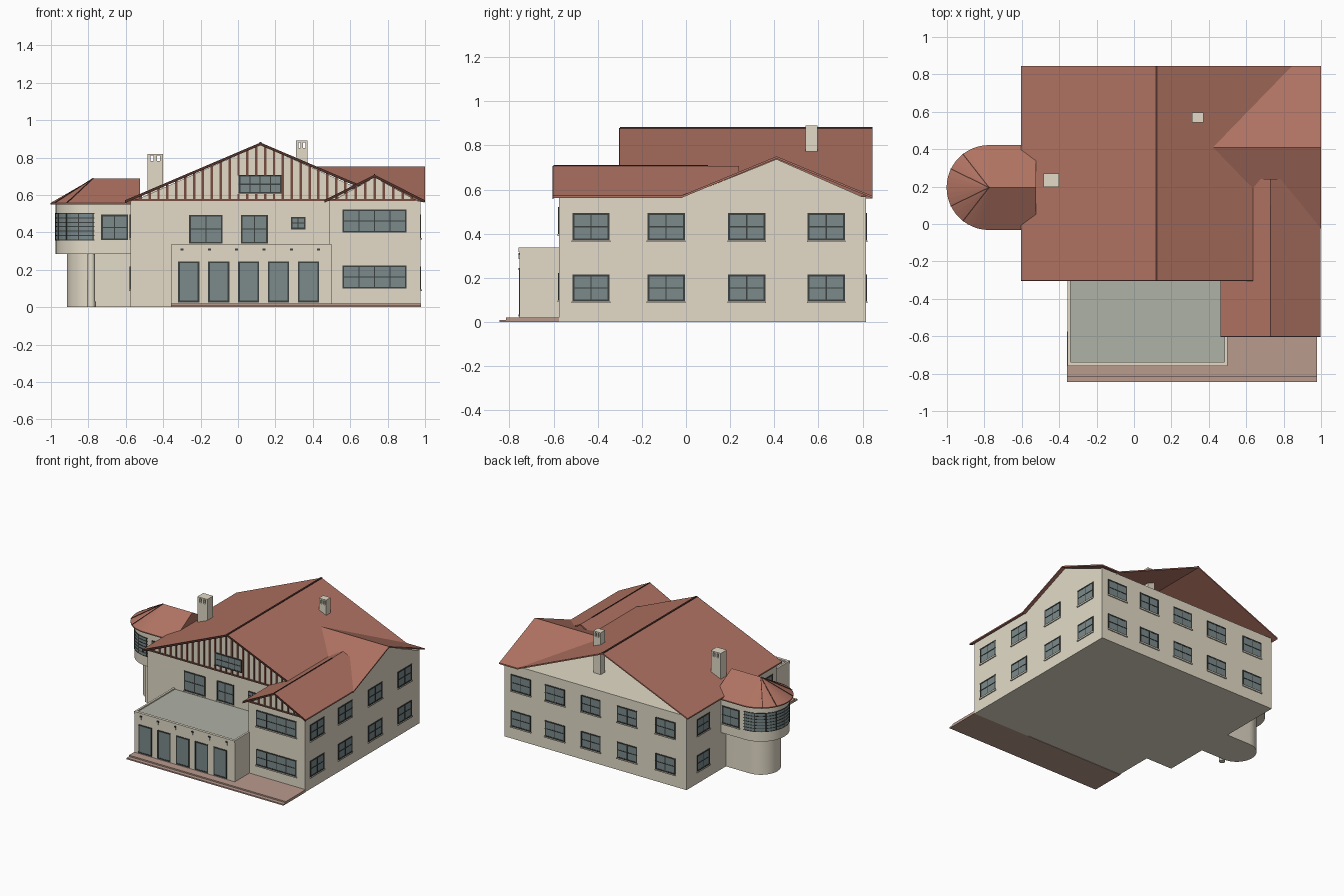
import bpy, bmesh
from math import radians, sin, cos, pi
from mathutils import Matrix, Vector

if "Cube" in bpy.data.objects:
    bpy.data.objects.remove(bpy.data.objects["Cube"])


def material(name, rgb):
    m = bpy.data.materials.new(name)
    m.use_nodes = True
    m.diffuse_color = (*rgb, 1)
    m.node_tree.nodes["Principled BSDF"].inputs["Base Color"].default_value = (*rgb, 1)
    return m


WALL = material("cream plaster", (0.77, 0.71, 0.58))
ROOF = material("red tile", (0.43, 0.17, 0.122))
DARK = material("dark brown trim", (0.085, 0.032, 0.025))
TIMBER = material("brown timber", (0.19, 0.075, 0.052))
GLASS = material("grey glass", (0.2, 0.255, 0.26))
FRAME = material("charcoal frame", (0.045, 0.052, 0.05))
PAVING = material("pink paving", (0.49, 0.325, 0.27))
DECK = material("grey green deck", (0.43, 0.445, 0.38))


def finish(bm, name, mats, matrix=Matrix()):
    bmesh.ops.recalc_face_normals(bm, faces=bm.faces)
    me = bpy.data.meshes.new(name)
    bm.to_mesh(me)
    bm.free()
    for m in mats:
        me.materials.append(m)
    ob = bpy.data.objects.new(name, me)
    ob.matrix_world = matrix
    bpy.context.collection.objects.link(ob)
    return ob


def add_box(bm, x, y, z, mi=0):
    size = Matrix.Diagonal((x[1] - x[0], y[1] - y[0], z[1] - z[0], 1))
    mid = Matrix.Translation([(a + b) / 2 for a, b in (x, y, z)])
    r = bmesh.ops.create_cube(bm, size=1, matrix=mid @ size)
    for f in {f for v in r["verts"] for f in v.link_faces}:
        f.material_index = mi


def box(name, x, y, z, mat):
    bm = bmesh.new()
    add_box(bm, x, y, z)
    return finish(bm, name, [mat])


def prism(name, pts, axis, a, b, mat, cuts=()):
    """Extrude a 2D outline along an axis; trim away what lies below each plane."""
    place = {"x": lambda p, t: (t, *p), "y": lambda p, t: (p[0], t, p[1]),
             "z": lambda p, t: (*p, t)}[axis]
    bm = bmesh.new()
    ends = [[bm.verts.new(place(p, t)) for p in pts] for t in (a, b)]
    for ring in ends:
        bm.faces.new(ring)
    for i in range(len(pts)):
        j = (i + 1) % len(pts)
        bm.faces.new((ends[0][i], ends[0][j], ends[1][j], ends[1][i]))
    for point, normal in cuts:
        bmesh.ops.bisect_plane(bm, geom=bm.verts[:] + bm.edges[:] + bm.faces[:],
                               plane_co=point, plane_no=normal, clear_inner=True)
    return finish(bm, name, [mat])


def chevron(c, half, eave, ridge, t):
    return [(c - half, eave), (c, ridge), (c + half, eave),
            (c + half, eave - t), (c, ridge - t), (c - half, eave - t)]


def window(name, x, y, z0, z1, w, angle=0, cols=2, rows=2, sill=True):
    """Glazed panel with frame bars; at angle zero it faces the front."""
    bm = bmesh.new()
    h, b = w / 2, 0.0045
    add_box(bm, (-h, h), (-0.002, 0.005), (z0, z1), 0)
    for i in range(cols + 1):
        u = -h + w * i / cols
        k = b if i in (0, cols) else b * 0.6
        add_box(bm, (u - k, u + k), (-0.004, 0.002), (z0, z1), 1)
    for i in range(rows + 1):
        v = z0 + (z1 - z0) * i / rows
        k = b if i in (0, rows) else b * 0.6
        add_box(bm, (-h - b, h + b), (-0.0045, 0.002), (v - k, v + k), 1)
    if sill:
        add_box(bm, (-h - 0.008, h + 0.008), (-0.008, 0.002), (z0 - 0.012, z0 - 0.004), 2)
    finish(bm, name, [GLASS, FRAME, WALL],
           Matrix.Translation((x, y, 0)) @ Matrix.Rotation(radians(angle), 4, "Z"))


# House walls and gable ends
L, R, F, B, TOP = -0.575, 0.975, -0.28, 0.815, 0.568
WF = -0.575
box("main_walls", (L, R), (F, B), (0, TOP), WALL)
box("wing_walls", (0.49, R), (WF, F), (0, TOP), WALL)
prism("front_gable_wall", [(L, 0.56), (0.815, 0.56), (0.12, 0.867)], "y", F, F + 0.02, WALL)
prism("wing_gable_wall", [(0.49, 0.56), (R, 0.56), (0.73, 0.694)], "y", WF, WF + 0.02, WALL)
prism("side_gable_wall", [(-0.03, 0.56), (B, 0.56), (0.41, 0.738)], "x", R - 0.02, R, WALL)

# Tiled roofs, trimmed where one runs into another
main = (0.12, 0.725, 0.571, 0.88)
wing = (0.73, 0.267, 0.573, 0.708)
main_slope = (Vector((0.12, 0, 0.87)), Vector((0.426, 0, 1)))
side_slope = (Vector((0, 0.41, 0.741)), Vector((0, -0.414, 1)))
prism("main_roof", chevron(*main, 0.01), "y", -0.3, 0.845, ROOF)
prism("wing_roof_front", chevron(*wing, 0.01), "y", -0.6, F, ROOF)
prism("wing_roof_rear", chevron(*wing, 0.01), "y", F, 0.24, ROOF, [main_slope, side_slope])
prism("side_roof", chevron(0.41, 0.435, 0.571, 0.751, 0.01), "x", 0.4, 1.0, ROOF, [main_slope])

# Barge boards and ridge caps
prism("main_barge_board", chevron(*main, 0.015), "y", -0.304, -0.299, DARK)
prism("wing_barge_board", chevron(*wing, 0.015), "y", -0.604, -0.599, DARK)
box("main_ridge_cap", (0.114, 0.126), (-0.3, 0.845), (0.873, 0.883), DARK)
box("wing_ridge_cap", (0.727, 0.733), (-0.6, 0.1), (0.7, 0.711), DARK)


# Half timbering on the two front gables
def half_timber(name, shape, y, x0, x1, step, gap=None):
    c, half, eave, ridge = shape
    bm = bmesh.new()
    n = int((x1 - x0) / step)
    for i in range(n + 1):
        x = x0 + (x1 - x0) * i / n
        top = ridge - (ridge - eave) * (abs(x - c) + 0.007) / half - 0.011
        spans = [(0.57, top)]
        if gap and gap[0] < x < gap[1]:
            spans = [(0.57, gap[2]), (gap[3], top)]
        for a, b in spans:
            if b > a + 0.008:
                add_box(bm, (x - 0.0065, x + 0.0065), (y - 0.006, y), (a, b))
    add_box(bm, (x0 - 0.05, x1 + 0.02), (y - 0.008, y), (0.567, 0.577))
    finish(bm, name, [TIMBER])


half_timber("main_gable_timbers", main, F, -0.52, 0.62, 0.046, (0.0, 0.24, 0.605, 0.705))
half_timber("wing_gable_timbers", wing, WF, 0.53, 0.93, 0.046)

# Porch with parapet, flat deck, glazed doors and lamps
P = (-0.355, 0.5, -0.753)
box("porch_walls", (P[0], P[1]), (P[2], F), (0.003, 0.325), WALL)
box("porch_deck", (P[0] + 0.015, P[1] - 0.015), (P[2] + 0.015, F), (0.32, 0.328), DECK)
box("porch_parapet_front", (P[0], P[1]), (P[2] - 0.006, P[2] + 0.015), (0.318, 0.337), WALL)
for side, x in (("right", P[0]), ("left", P[1] - 0.015)):
    box("porch_parapet_" + side, (x, x + 0.015), (P[2], F), (0.32, 0.337), WALL)
for i in range(5):
    window("porch_door", -0.263 + 0.16 * i, P[2], 0.03, 0.24, 0.104, 0, 1, 1, False)
for i in range(6):
    x = -0.299 + 0.146 * i
    bm = bmesh.new()
    add_box(bm, (x - 0.005, x + 0.005), (P[2] - 0.006, P[2]), (0.285, 0.304), 0)
    add_box(bm, (x - 0.008, x + 0.008), (P[2] - 0.006, P[2]), (0.304, 0.314), 1)
    finish(bm, "porch_lamp", [WALL, FRAME])

# Terrace and its step
box("terrace", (-0.358, 0.978), (-0.815, WF), (0, 0.02), PAVING)
box("terrace_step", (-0.358, 0.978), (-0.845, -0.815), (0, 0.01), PAVING)

# Windows
LOW, HIGH = (0.098, 0.212), (0.374, 0.49)
window("front_window_wide", -0.172, F, 0.345, 0.488, 0.17)
window("front_window", 0.088, F, 0.345, 0.488, 0.135)
window("front_window_small", 0.322, F, 0.42, 0.478, 0.07)
window("gable_window", 0.118, F - 0.004, 0.612, 0.702, 0.22, 0, 4, 2, False)
for z0, z1 in ((0.103, 0.218), (0.403, 0.518)):
    window("wing_window", 0.73, WF, z0, z1, 0.335, 0, 4, 2)
for z0, z1 in (LOW, HIGH):
    for y in (-0.43, -0.09, 0.275, 0.635):
        window("left_side_window", R, y, z0, z1, 0.16, 90)
    for x in (-0.395, -0.07, 0.24, 0.545, 0.835):
        window("back_window", x, B, z0, z1, 0.16, 180)
    for y in (0.61, -0.155):
        window("right_side_window", L, y, z0, z1, 0.145, -90)

# Round-ended tower
TX, TY = -0.775, 0.195


def stadium(r, x_end, n=20):
    arc = [(TX - r * sin(pi * i / n), TY + r * cos(pi * i / n)) for i in range(n + 1)]
    return [(x_end, TY + r)] + arc + [(x_end, TY - r)]


def smooth(ob):
    bpy.ops.object.select_all(action="DESELECT")
    bpy.context.view_layer.objects.active = ob
    ob.select_set(True)
    bpy.ops.object.shade_smooth_by_angle(angle=radians(30))


smooth(prism("tower_base", stadium(0.14, L + 0.01), "z", 0, 0.29, WALL))
smooth(prism("tower_upper", stadium(0.2, L + 0.01), "z", 0.283, 0.55, WALL))
prism("tower_glazing", stadium(0.202, TX + 0.005), "z", 0.36, 0.5, GLASS)
for i in range(7):
    z = 0.36 + 0.14 * i / 6
    prism("tower_glazing_bar", stadium(0.204, TX + 0.008), "z", z - 0.0025, z + 0.0025, FRAME)
bm = bmesh.new()
for i in range(9):
    a = pi * i / 8
    add_box(bm, (TX - 0.201 * sin(a) - 0.003, TX - 0.201 * sin(a) + 0.003),
            (TY + 0.201 * cos(a) - 0.003, TY + 0.201 * cos(a) + 0.003), (0.36, 0.5))
finish(bm, "tower_mullions", [FRAME])
for y, angle in ((TY - 0.2, 0), (TY + 0.2, 180)):
    window("tower_window", -0.66, y, 0.363, 0.49, 0.135, angle)
bm = bmesh.new()
bmesh.ops.create_cone(bm, cap_ends=True, segments=16, radius1=0.022, radius2=0.02, depth=0.285,
                      matrix=Matrix.Translation((-0.785, 0.025, 0.1425)))
smooth(finish(bm, "tower_column", [WALL]))

# Tower roof: half cone running into a short ridge
bm = bmesh.new()
for z in (0.549, 0.557):
    for p in stadium(0.227, -0.525, 24):
        bm.verts.new((*p, z))
for x in (TX, -0.525):
    bm.verts.new((x, TY, 0.688))
bmesh.ops.convex_hull(bm, input=bm.verts[:])
finish(bm, "tower_roof", [ROOF])
apex = Vector((TX, TY, 0.687))
for a in (-52, -26, 26, 52):
    d = Vector((TX - 0.227 * cos(radians(a)), TY + 0.227 * sin(radians(a)), 0.557)) - apex
    bm = bmesh.new()
    add_box(bm, (-0.003, 0.003), (-0.003, 0.003), (0, d.length))
    finish(bm, "tower_roof_rib", [DARK],
           Matrix.Translation(apex) @ d.to_track_quat("Z", "Y").to_matrix().to_4x4())


# Chimneys with slotted tops
def chimney(name, x, y, z0, z1):
    bm = bmesh.new()
    add_box(bm, x, y, (z0, z1 - 0.04))
    add_box(bm, x, y, (z1 - 0.01, z1))
    w = (x[1] - x[0]) / 5
    for i in (0, 2, 4):
        add_box(bm, (x[0] + w * i, x[0] + w * (i + 1)), y, (z1 - 0.04, z1 - 0.01))
    finish(bm, name, [WALL])


chimney("right_chimney", (-0.485, -0.4), (0.198, 0.27), 0.55, 0.82)
chimney("left_chimney", (0.31, 0.372), (0.542, 0.595), 0.55, 0.89)
